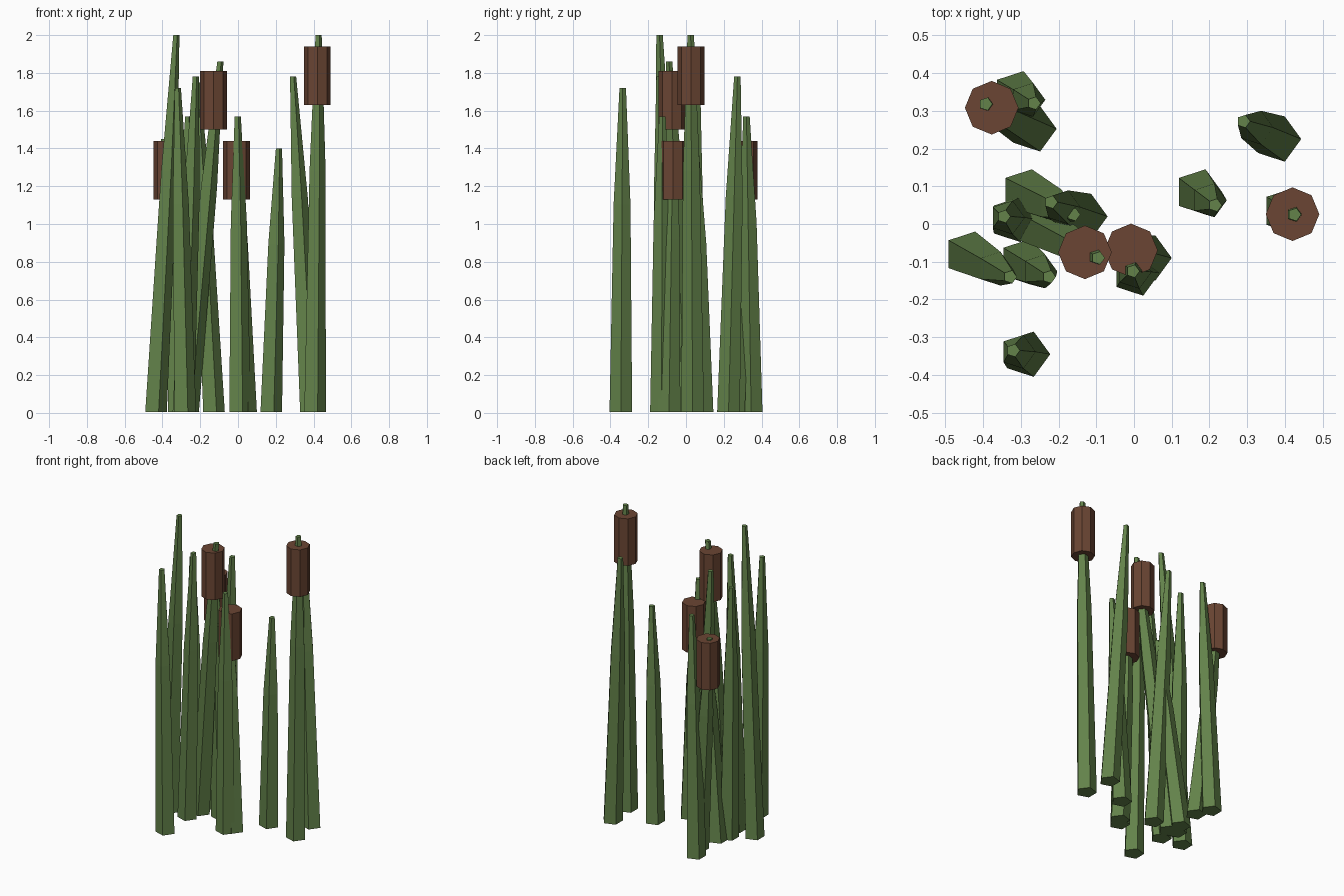
import bpy
import bmesh
from math import cos, sin, tau
from mathutils import Vector

cube = bpy.data.objects.get("Cube")
if cube:
    bpy.data.objects.remove(cube, do_unlink=True)


def material(name, rgb):
    mat = bpy.data.materials.new(name)
    mat.use_nodes = True
    mat.diffuse_color = (*rgb, 1)
    mat.node_tree.nodes["Principled BSDF"].inputs["Base Color"].default_value = (*rgb, 1)
    return mat


green = material("reed green", (0.125, 0.225, 0.068))
brown = material("seed head brown", (0.145, 0.06, 0.033))


def loft(name, mat, sides, rings):
    """Join regular polygon rings, given as (centre, radius), into a closed solid."""
    bm = bmesh.new()
    loops = []
    for centre, radius in rings:
        loops.append([bm.verts.new(centre + Vector((cos(tau * i / sides), sin(tau * i / sides), 0)) * radius)
                      for i in range(sides)])
    for low, high in zip(loops, loops[1:]):
        for i in range(sides):
            j = (i + 1) % sides
            bm.faces.new((low[i], low[j], high[j], high[i]))
    bm.faces.new(loops[0][::-1])
    bm.faces.new(loops[-1])
    mesh = bpy.data.meshes.new(name)
    bm.to_mesh(mesh)
    bm.free()
    mesh.materials.append(mat)
    obj = bpy.data.objects.new(name, mesh)
    bpy.context.collection.objects.link(obj)


def stalk(name, base, tip):
    """Five-sided leaning stalk: gentle taper, then a sharper one to the tip."""
    low, high = Vector((*base, 0.005)), Vector(tip)
    loft(name, green, 5, [(low, 0.063), (low.lerp(high, 0.64), 0.047), (high, 0.018)])


def seed_head(name, x, y, bottom):
    loft(name, brown, 8, [(Vector((x, y, bottom)), 0.071), (Vector((x, y, bottom + 0.31)), 0.071)])


# Plain reeds: base (x, y), tip (x, y, z)
reeds = [
    ((-0.285, -0.345), (-0.32, -0.335, 1.72)),
    ((-0.44, -0.08), (-0.328, -0.14, 2.0)),
    ((-0.295, -0.10), (-0.225, -0.14, 1.78)),
    ((-0.32, 0.012), (-0.345, 0.02, 1.66)),
    ((-0.29, 0.085), (-0.16, 0.025, 1.26)),
    ((-0.133, 0.02), (-0.22, 0.058, 1.75)),
    ((0.005, -0.13), (-0.003, -0.125, 1.57)),
    ((-0.312, 0.345), (-0.265, 0.32, 1.57)),
    ((0.38, 0.225), (0.29, 0.272, 1.78)),
    ((0.17, 0.085), (0.215, 0.05, 1.40)),
]
for n, (base, tip) in enumerate(reeds, 1):
    stalk(f"reed_{n}", base, tip)

# Reeds carrying seed heads: base, tip, seed head (x, y, bottom)
cattails = [
    ((-0.27, 0.0), (-0.095, -0.09, 1.86), (-0.13, -0.075, 1.5)),
    ((-0.268, 0.252), (-0.393, 0.318, 1.45), (-0.377, 0.308, 1.13)),
    ((0.037, -0.09), (-0.015, -0.07, 1.43), (-0.008, -0.07, 1.13)),
    ((0.402, 0.035), (0.425, 0.025, 2.0), (0.42, 0.026, 1.63)),
]
for n, (base, tip, head) in enumerate(cattails, 1):
    stalk(f"cattail_stalk_{n}", base, tip)
    seed_head(f"seed_head_{n}", *head)
